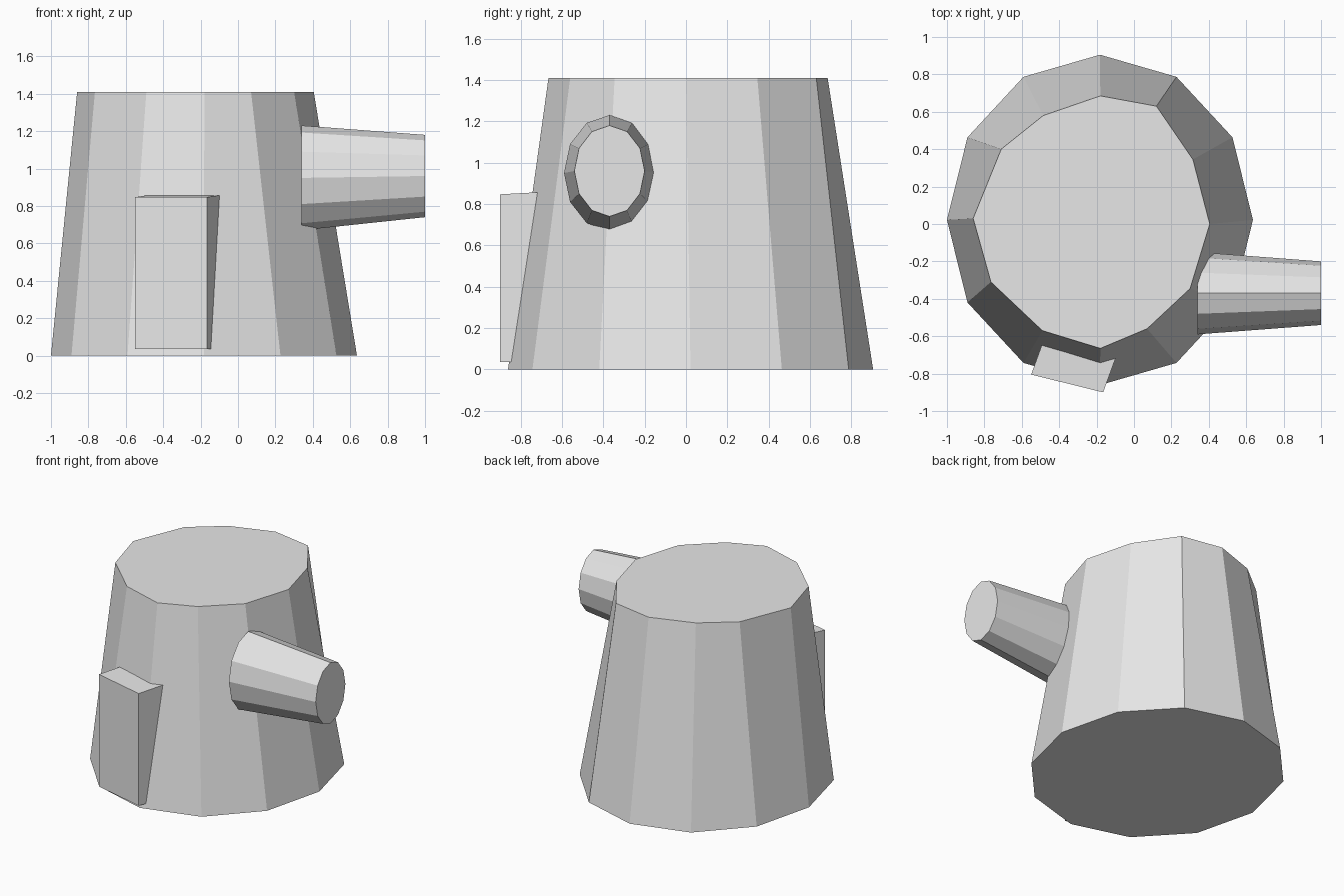
import bpy
import bmesh
from math import sin, cos, tau
from mathutils import Vector

SIDES = 12

default_cube = bpy.data.objects.get("Cube")
if default_cube:
    bpy.data.objects.remove(default_cube, do_unlink=True)

# Single plain grey for the whole model
grey = bpy.data.materials.new("plain_grey")
grey.use_nodes = True
grey.diffuse_color = (0.8, 0.8, 0.8, 1)
shader = next(n for n in grey.node_tree.nodes if n.type == 'BSDF_PRINCIPLED')
shader.inputs["Base Color"].default_value = grey.diffuse_color


def ellipse(centre, axis_a, axis_b):
    """Ring of points starting at axis_a and turning towards axis_b."""
    centre, a, b = Vector(centre), Vector(axis_a), Vector(axis_b)
    return [centre + a * cos(tau * i / SIDES) + b * sin(tau * i / SIDES)
            for i in range(SIDES)]


def loft(name, start, end):
    """Closed, flat-shaded solid between two matching rings."""
    bm = bmesh.new()
    first = [bm.verts.new(p) for p in start]
    last = [bm.verts.new(p) for p in end]
    count = len(first)
    bm.faces.new(first)
    bm.faces.new(last)
    for i in range(count):
        j = (i + 1) % count
        bm.faces.new((first[i], first[j], last[j], last[i]))
    bmesh.ops.recalc_face_normals(bm, faces=bm.faces)
    mesh = bpy.data.meshes.new(name)
    bm.to_mesh(mesh)
    bm.free()
    mesh.materials.append(grey)
    obj = bpy.data.objects.new(name, mesh)
    bpy.context.collection.objects.link(obj)
    return obj


# Trunk: even base ring, hand-shaped top ring
base_ring = ellipse((-0.182, 0.022, 0), (0, 0.883, 0), (0.818, 0, 0))
top_outline = [(-0.18, 0.685), (0.12, 0.63), (0.315, 0.345), (0.405, 0),
               (0.3, -0.345), (0.07, -0.56), (-0.18, -0.665), (-0.49, -0.57),
               (-0.765, -0.31), (-0.86, 0.03), (-0.71, 0.4), (-0.485, 0.58)]
loft("trunk", base_ring, [Vector((x, y, 1.41)) for x, y in top_outline])

# Side branch: tapered stub sunk into the trunk
loft("side_branch",
     ellipse((0.34, -0.37, 0.95), (0, 0, 0.28), (0, 0.22, 0)),
     ellipse((1, -0.37, 0.96), (0, 0, 0.22), (0, 0.17, 0)))

# Door block: turned slab set into the front, its top rising slightly inwards
left = Vector((-0.55, -0.805, 0.035))
right = Vector((-0.165, -0.9, 0.035))
rise = Vector((0, 0, 0.812))
inward = Vector((0.08, 0.22, 0))
lift = Vector((0, 0, 0.012))
loft("door_block",
     [left, right, right + rise, left + rise],
     [left + inward, right + inward,
      right + inward + rise + lift, left + inward + rise + lift])
